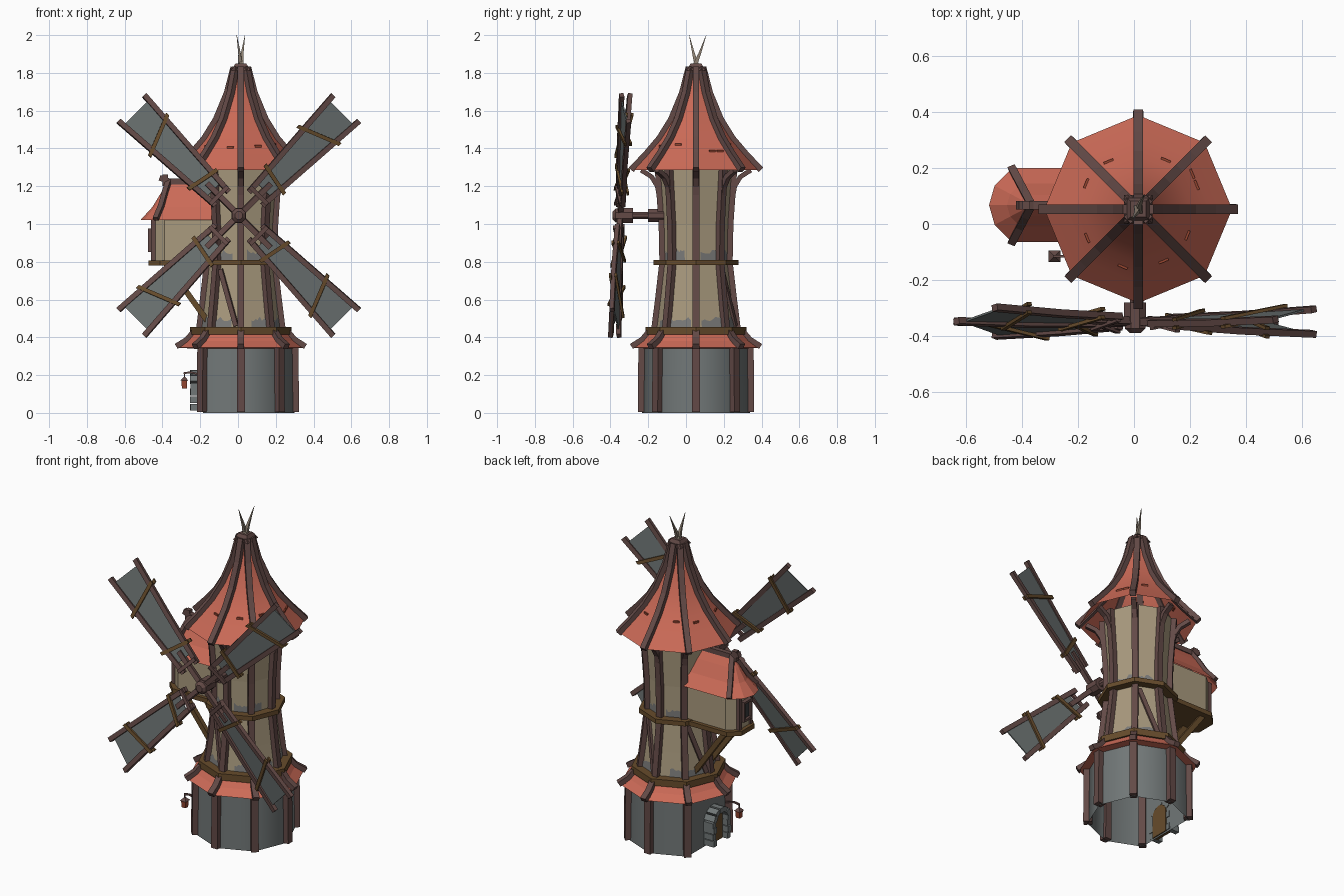
import bpy, math, random
from mathutils import Vector as V

if "Cube" in bpy.data.objects:
    bpy.data.objects.remove(bpy.data.objects["Cube"])

random.seed(4)
CX, CY = 0.015, 0.053          # tower axis
HUB = V((0.004, -0.348, 1.045))


def mat(name, c):
    m = bpy.data.materials.new(name)
    m.diffuse_color = (*c, 1)
    m.use_nodes = True
    m.node_tree.nodes["Principled BSDF"].inputs["Base Color"].default_value = m.diffuse_color
    return m


RED = mat("red_tile", (0.60, 0.145, 0.095))
TAN = mat("tan_plaster", (0.40, 0.325, 0.21))
STONE = mat("grey_stone", (0.165, 0.185, 0.185))
WOOD = mat("dark_wood", (0.125, 0.068, 0.062))
OAK = mat("brown_oak", (0.135, 0.072, 0.025))
SAIL = mat("grey_cloth", (0.14, 0.16, 0.158))
PATCH = mat("worn_plaster", (0.20, 0.20, 0.195))
IRON = mat("dark_glass", (0.04, 0.042, 0.045))
HORN = mat("pale_horn", (0.27, 0.22, 0.17))
LAMP = mat("lamp_red", (0.30, 0.06, 0.03))


def obj(name, verts, faces, m, smooth=None):
    me = bpy.data.meshes.new(name)
    me.from_pydata([tuple(v) for v in verts], [], faces)
    me.materials.append(m)
    o = bpy.data.objects.new(name, me)
    bpy.context.collection.objects.link(o)
    bpy.context.view_layer.objects.active = o
    bpy.ops.object.select_all(action='DESELECT')
    o.select_set(True)
    bpy.ops.object.mode_set(mode='EDIT')
    bpy.ops.mesh.select_all(action='SELECT')
    bpy.ops.mesh.normals_make_consistent(inside=False)
    bpy.ops.object.mode_set(mode='OBJECT')
    if smooth:
        bpy.ops.object.shade_smooth_by_angle(angle=math.radians(smooth))
    return o


def polar(deg, r, z):
    a = math.radians(deg)
    return V((CX + r * math.cos(a), CY + r * math.sin(a), z))


def loft(name, prof, m, angles=range(0, 360, 45), loop=False, smooth=None, cap=False):
    """Turn a (radius, height) profile round the tower axis."""
    angles = list(angles)
    n, k = len(angles), len(prof)
    verts = [polar(a, r, z) for r, z in prof for a in angles]
    faces = []
    for i in range(k if loop else k - 1):
        for j in range(n):
            b, c = i * n, ((i + 1) % k) * n
            faces.append((b + j, b + (j + 1) % n, c + (j + 1) % n, c + j))
    if cap:
        faces.append(tuple(range((k - 1) * n, k * n)))
    return obj(name, verts, faces, m, smooth)


def beam(name, pts, side, w, h, m, taper=1.0):
    """Rectangular bar swept along points; side gives the width direction."""
    pts = [V(p) for p in pts]
    s = V(side).normalized()
    verts, faces, n = [], [], len(pts)
    for i, p in enumerate(pts):
        t = (pts[min(i + 1, n - 1)] - pts[max(i - 1, 0)]).normalized()
        up = s.cross(t).normalized()
        k = 1 + (taper - 1) * i / (n - 1)
        for a, b in ((-1, -1), (1, -1), (1, 1), (-1, 1)):
            verts.append(p + s * (a * w * k / 2) + up * (b * h * k / 2))
    for i in range(n - 1):
        for j in range(4):
            faces.append((4 * i + j, 4 * i + (j + 1) % 4, 4 * i + 4 + (j + 1) % 4, 4 * i + 4 + j))
    faces += [(0, 1, 2, 3), tuple(range(4 * n - 4, 4 * n))]
    return obj(name, verts, faces, m)


def ribs(name, prof, w, h, m, skip=()):
    """One beam on each of the eight corners."""
    for a in range(0, 360, 45):
        if a not in skip:
            s = (-math.sin(math.radians(a)), math.cos(math.radians(a)), 0)
            beam(f"{name}_{a}", [polar(a, r, z) for r, z in prof], s, w, h, m)


def ring(name, r0, r1, z0, z1, m):
    loft(name, [(r0, z0), (r1, z0), (r1, z1), (r0, z1)], m, loop=True)


# Stone base, flat on the door side
loft("stone_base", [(0.285, 0.0), (0.28, 0.38)], STONE,
     [a for a in range(0, 360, 45) if a != 180], smooth=60)
ribs("base_post", [(0.283, 0.005), (0.28, 0.36)], 0.042, 0.05, WOOD, skip=(180,))

# Skirt roof
loft("skirt_roof", [(0.25, 0.34), (0.332, 0.345), (0.285, 0.38), (0.24, 0.435)], RED)
ribs("skirt_rib", [(0.342, 0.352), (0.285, 0.388), (0.245, 0.435)], 0.036, 0.03, WOOD)
ring("lower_band", 0.2, 0.268, 0.415, 0.456, OAK)

# Plaster tower
WALL = [(0.218, 0.42), (0.195, 0.6), (0.172, 0.8), (0.176, 1.0), (0.197, 1.3)]
loft("tower_wall", WALL, TAN)
ribs("tower_post", [(r + 0.004, z) for r, z in WALL], 0.036, 0.036, WOOD)
ring("middle_band", 0.15, 0.226, 0.782, 0.81, OAK)
ribs("eave_bracket", [(0.19, 1.12), (0.205, 1.2), (0.235, 1.25), (0.29, 1.285)], 0.03, 0.025, WOOD)


def on_wall(k, u, z, off):
    for (r0, z0), (r1, z1) in zip(WALL, WALL[1:]):
        if z0 <= z <= z1:
            r = r0 + (r1 - r0) * (z - z0) / (z1 - z0)
            break
    p = polar(45 * k, r, z).lerp(polar(45 * k + 45, r, z), u)
    a = math.radians(45 * k + 22.5)
    return p + V((math.cos(a), math.sin(a), 0)) * off


# Worn plaster patches above both bands, and slanted braces
for k in range(8):
    for z0 in (0.45, 0.805):
        u0, u1 = (0.1, random.uniform(0.5, 0.9)) if k % 2 else (random.uniform(0.1, 0.5), 0.9)
        n = 7
        us = [u0 + (u1 - u0) * i / n for i in range(n + 1)]
        low = [on_wall(k, u, z0, 0.003) for u in us]
        top = [on_wall(k, u, z0 + random.uniform(0.035, 0.06), 0.003) for u in us]
        obj(f"worn_patch_{k}", low + top,
            [(i, i + 1, n + 2 + i, n + 1 + i) for i in range(n)], PATCH)
for k in (1, 3, 5):
    a = math.radians(45 * k + 22.5)
    beam(f"wall_brace_{k}", [on_wall(k, 0.15, 0.76, 0.004), on_wall(k, 0.85, 0.46, 0.004)],
         (math.cos(a), math.sin(a), 0), 0.02, 0.026, WOOD)

# Main roof with flared eaves, cap and horns
ROOF = [(0.335, 1.285), (0.262, 1.365), (0.19, 1.45), (0.128, 1.55), (0.07, 1.69), (0.035, 1.825)]
loft("main_roof", ROOF, RED, smooth=25)
ribs("roof_rib", [(0.343, 1.287)] + [(r + 0.003, z + 0.004) for r, z in ROOF[1:]], 0.034, 0.034, WOOD)
loft("roof_cap", [(0.03, 1.81), (0.072, 1.812), (0.04, 1.85)], WOOD, range(45, 360, 90), cap=True)
for i, (dx, dy) in enumerate(((-0.022, -0.036), (0.022, 0.054))):
    beam(f"horn_{i}", [(CX + dx * 0.1, CY - dy * 0.2, 1.83), (CX + dx * 0.3, CY + dy * 0.35, 1.9),
                       (CX + dx, CY + dy, 2.0)], (1, 0, 0), 0.026, 0.026, HORN, 0.06)
# Loose dark tiles
for i in range(9):
    k, u, f = i % 8, random.uniform(0.25, 0.75), random.uniform(0.2, 0.7)
    (r0, z0), (r1, z1) = ROOF[1], ROOF[2]
    r, z = r0 + (r1 - r0) * f, z0 + (z1 - z0) * f
    p = polar(45 * k, r, z).lerp(polar(45 * k + 45, r, z), u)
    d = (polar(45 * k + 45, r, z) - polar(45 * k, r, z)).normalized()
    beam(f"loose_tile_{i}", [p - d * 0.018, p + d * 0.018], (0, 0, 1), 0.012, 0.008, LAMP)

# Dormer room on the left
DY = 0.067
FLOOR = [(-0.1, 0.1), (-0.39, 0.1), (-0.452, 0.05), (-0.452, -0.05), (-0.39, -0.1), (-0.1, -0.1)]


def prism(name, pts, z0, z1, k, m):
    n = len(pts)
    v = [(x if x > -0.2 else x - k, DY + y * (1 + k * 10), z) for z in (z0, z1) for x, y in pts]
    f = [(i, (i + 1) % n, n + (i + 1) % n, n + i) for i in range(n)]
    obj(name, v, f + [tuple(range(n)), tuple(range(n, 2 * n))], m)


prism("dormer_room", FLOOR, 0.79, 1.04, 0, TAN)
prism("dormer_sill", FLOOR, 0.78, 0.808, 0.022, OAK)
eave = [(-0.12, 0.132), (-0.435, 0.132), (-0.497, 0.07), (-0.517, 0), (-0.497, -0.07), (-0.435, -0.132), (-0.12, -0.132)]
rows = []
for f, z in ((0, 1.02), (0.42, 1.09), (0.72, 1.165), (1, 1.225)):
    rows.append([V((x + ((-0.365 if x < -0.2 else -0.12) - x) * f, DY + y * (1 - f), z)) for x, y in eave])
obj("dormer_roof", [v for r in rows for v in r],
    [(7 * i + j, 7 * i + j + 1, 7 * i + 8 + j, 7 * i + 7 + j) for i in range(3) for j in range(6)], RED)
for c in (1, 5):
    beam(f"dormer_rib_{c}", [r[c] + V((0, 0, 0.006)) for r in rows], (1, 0.4 if c == 1 else -0.4, 0), 0.028, 0.026, WOOD)
beam("dormer_ridge", [(-0.415, DY, 1.245), (-0.36, DY, 1.225), (-0.15, DY, 1.225)], (0, 1, 0), 0.03, 0.03, WOOD)
beam("dormer_finial", [(-0.385, DY, 1.2), (-0.385, DY, 1.262)], (0, 1, 0), 0.03, 0.03, WOOD)
for s in (-1, 1):
    beam("dormer_post", [(-0.447, DY + s * 0.052, 0.8), (-0.447, DY + s * 0.052, 1.04)], (0, 1, 0), 0.02, 0.025, WOOD)
    beam("dormer_strut", [(-0.38, DY + s * 0.075, 0.79), (-0.15, DY + s * 0.06, 0.47)], (0, 1, 0), 0.028, 0.03, OAK)
    beam("window_side", [(-0.463, DY + s * 0.034, 0.855), (-0.463, DY + s * 0.034, 0.975)], (0, 1, 0), 0.014, 0.026, WOOD)
    beam("window_rail", [(-0.463, DY - 0.04, 0.915 + s * 0.055), (-0.463, DY + 0.04, 0.915 + s * 0.055)], (1, 0, 0), 0.026, 0.014, WOOD)
beam("window_pane", [(-0.456, DY, 0.86), (-0.456, DY, 0.97)], (0, 1, 0), 0.07, 0.009, IRON)

# Arched door with stone surround
DX, DC = -0.205, 0.005
arch = [(DC + 0.058 * math.cos(a), 0.14 + 0.058 * math.sin(a)) for a in [math.pi * i / 8 for i in range(9)]]
leaf = [(DC + 0.058, 0.01)] + arch + [(DC - 0.058, 0.01)]
n = len(leaf)
obj("door_leaf", [(x, y, z) for x in (-0.18, -0.215) for y, z in leaf],
    [tuple(range(n)), tuple(range(n, 2 * n))] + [(i, (i + 1) % n, n + (i + 1) % n, n + i) for i in range(n)], OAK)
blocks = [(DC + s * 0.071, z, math.pi / 2) for s in (-1, 1) for z in (0.03, 0.07, 0.11)]
blocks += [(DC + 0.072 * math.cos(a), 0.14 + 0.072 * math.sin(a), a + math.pi / 2) for a in [math.pi * i / 6 for i in range(7)]]
for i, (y, z, a) in enumerate(blocks):
    t = V((0, math.cos(a), math.sin(a))) * 0.018
    p = V((-0.218, y, z))
    beam(f"door_stone_{i}", [p - t, p + t], (1, 0, 0), 0.065 + 0.008 * (i % 2), 0.03, STONE)

# Hanging lantern
beam("lantern_arm", [(-0.19, -0.115, 0.2), (-0.25, -0.115, 0.215), (-0.288, -0.115, 0.21)], (0, 1, 0), 0.01, 0.01, WOOD)
beam("lantern_hook", [(-0.284, -0.115, 0.21), (-0.284, -0.115, 0.18)], (0, 1, 0), 0.006, 0.006, WOOD)
beam("lantern_top", [(-0.284, -0.115, 0.172), (-0.284, -0.115, 0.19)], (0, 1, 0), 0.042, 0.042, WOOD, 0.2)
beam("lantern_body", [(-0.284, -0.115, 0.13), (-0.284, -0.115, 0.172)], (0, 1, 0), 0.026, 0.026, LAMP, 1.2)


# Sail shaft and hub, turned round the y axis
def turned(name, y0, y1, r, m, n=8, r2=None):
    v = []
    for y, q in ((y0, r), (y1, r2 or r)):
        for i in range(n):
            a = math.pi * (2 * i + 1) / n
            v.append((HUB.x + q * math.cos(a), y, HUB.z + q * math.sin(a)))
    f = [(i, (i + 1) % n, n + (i + 1) % n, n + i) for i in range(n)]
    obj(name, v, f + [tuple(range(n)), tuple(range(n, 2 * n))], m)


turned("shaft_bearing", -0.2, -0.1, 0.038, WOOD)
turned("shaft", -0.33, -0.15, 0.02, WOOD)
turned("hub_block", -0.35, -0.28, 0.042, WOOD)
turned("hub_middle", -0.372, -0.345, 0.04, WOOD)
turned("hub_nose", -0.372, -0.388, 0.04, WOOD, r2=0.022)

# Four pitched sails
for i in range(4):
    a = math.radians(45 + 90 * i)

    def at(r, s, off=0.0):
        x, z = r * math.cos(a) - s * math.sin(a), r * math.sin(a) + s * math.cos(a)
        return HUB + V((x, 0.045 * z - 0.22 * s + off, z))

    def half(r):
        return 0.05 + (r - 0.12) * 0.068

    across = at(0.5, 1) - at(0.5, 0)
    along = at(1, 0) - at(0, 0)
    for s in (-1, 1):
        beam(f"sail_spar_{i}", [at(0.125, s * half(0.125)), at(0.45, s * half(0.45), -0.004), at(0.805, s * half(0.805))],
             across, 0.028, 0.024, WOOD)
    beam(f"sail_stock_{i}", [at(0.02, 0), at(0.24, 0)], across, 0.028, 0.026, WOOD)
    beam(f"sail_inner_tie_{i}", [at(0.15, -0.065, -0.015), at(0.15, 0.065, -0.015)], along, 0.022, 0.014, WOOD)
    beam(f"sail_cloth_{i}", [at(0.19, 0), at(0.5, 0), at(0.77, 0)], across, 0.125, 0.005, SAIL, 1.45)
    for r, tilt in ((0.27, 0.018), (0.6, -0.045)):
        w = half(r) + 0.03
        for off in (-0.015, 0.015):
            beam(f"sail_tie_{i}", [at(r - tilt, -w, off), at(r + tilt, w, off)], along, 0.022, 0.012, OAK)
